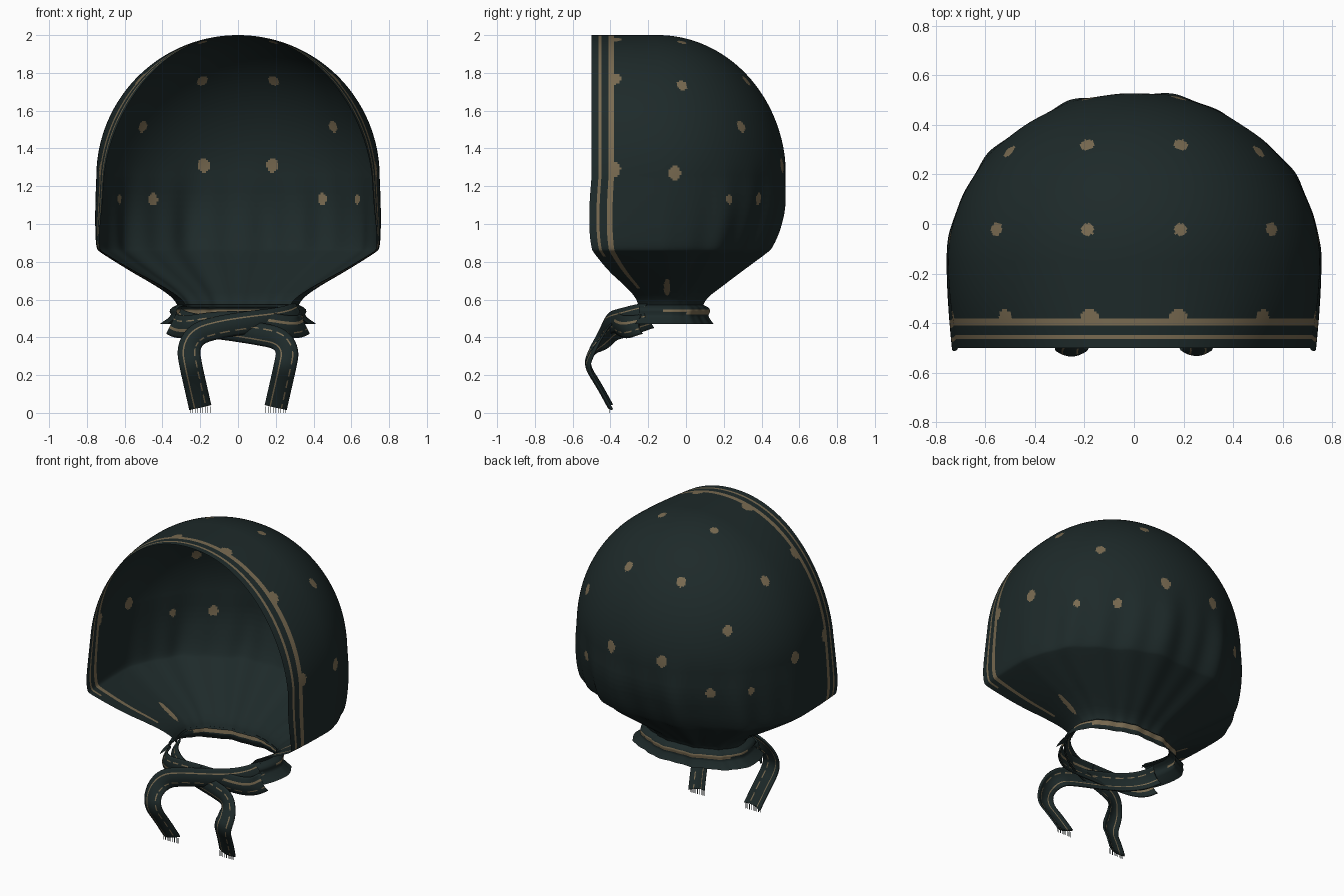
import bpy, bmesh, math
from mathutils import Vector

if "Cube" in bpy.data.objects:
    bpy.data.objects.remove(bpy.data.objects["Cube"])


def material(name, rgb):
    m = bpy.data.materials.new(name)
    m.diffuse_color = (*rgb, 1)
    m.use_nodes = True
    m.node_tree.nodes["Principled BSDF"].inputs["Base Color"].default_value = m.diffuse_color
    return m


CLOTH = material("dark_teal_cloth", (0.0125, 0.0225, 0.0225))
GOLD = material("dull_gold_print", (0.19, 0.145, 0.082))


def grid_object(name, rows, is_gold, solid=0):
    """Skin a grid of points; is_gold(i, j, centre) picks the printed faces."""
    bm = bmesh.new()
    vs = [[bm.verts.new(p) for p in r] for r in rows]
    for i in range(len(rows) - 1):
        for j in range(len(rows[0]) - 1):
            f = bm.faces.new((vs[i][j], vs[i + 1][j], vs[i + 1][j + 1], vs[i][j + 1]))
            f.smooth = True
            f.material_index = int(is_gold(i, j, f.calc_center_median()))
    bmesh.ops.remove_doubles(bm, verts=bm.verts, dist=1e-4)
    me = bpy.data.meshes.new(name)
    bm.to_mesh(me)
    bm.free()
    me.materials.append(CLOTH)
    me.materials.append(GOLD)
    ob = bpy.data.objects.new(name, me)
    bpy.context.collection.objects.link(ob)
    if solid:
        md = ob.modifiers.new("thickness", "SOLIDIFY")
        md.thickness = solid
        md.offset = 0
    return ob


def chaikin(pts, n=2):
    for _ in range(n):
        out = [pts[0]]
        for a, b in zip(pts, pts[1:]):
            out += [tuple(p * .75 + q * .25 for p, q in zip(a, b)),
                    tuple(p * .25 + q * .75 for p, q in zip(a, b))]
        pts = out + [pts[-1]]
    return pts


def refine(pts, step):
    out = [pts[0]]
    for a, b in zip(pts, pts[1:]):
        n = max(1, math.ceil(math.dist(a[:3], b[:3]) / step))
        out += [tuple(p + (q - p) * k / n for p, q in zip(a, b)) for k in range(1, n + 1)]
    return out


# Horizontal slices: straight sides from the front hem, then a half ellipse round the back
SIDE = [0, .018, .035, .05, .068, .086, .1, .114] + [.114 + .00925 * k for k in range(1, 25)]
BACK_N = 220


def hood_slice(z, half_w, back, front, centre, pinch):
    def side(s):
        pts = []
        for d in SIDE:
            t = 1 - d / .336
            pts.append((s * half_w * (1 - pinch * t * t), front + (centre - front) * d / .336, z))
        return pts
    w = min(1, max(0, (1.4 - z) / .5))
    w = w * w * (3 - 2 * w)
    arc = []
    for k in range(1, BACK_N):
        a = math.pi * k / BACK_N
        fold = math.cos(10 * a + .8 * math.sin(3 * a)) + .5 * math.cos(23 * a)
        f = 1 + .024 * w * math.sin(a) * (fold - .3)
        arc.append((half_w * math.cos(a) * f, centre + (back - centre) * math.sin(a) * f, z))
    return side(1) + arc + side(-1)[::-1]


# Hood: rounded crown, then a lower part gathered into the neck
slices = []
for k in range(121):
    t = math.pi / 2 * (1 - k / 120)
    c = math.cos(t)
    slices.append((1.25 + .75 * math.sin(t), .75 * c, -.15 + .68 * c, -.5, -.15,
                   .055 + .05 * math.sin(2 * t)))
lower = [(1.25, .75, .53, -.5, -.15, .055), (1.1, .756, .533, -.512, -.15, .05),
         (.96, .756, .495, -.512, -.15, .03), (.87, .75, .452, -.5, -.15, .02),
         (.85, .73, .43, -.49, -.15, .02), (.75, .57, .295, -.41, -.13, .04),
         (.67, .43, .19, -.32, -.11, .08), (.61, .345, .11, -.265, -.1, .12),
         (.56, .315, .085, -.25, -.09, .15)]
slices += refine(chaikin(lower), .01)[1:]

# Dots: position and radius
DOTS = [(.19, .32, 1.76, .03), (.19, -.02, 1.98, .03), (.56, -.02, 1.74, .03),
        (.51, .3, 1.52, .03), (.18, .5, 1.31, .033), (.45, .39, 1.13, .028),
        (.63, .23, 1.13, .022), (.74, -.06, 1.27, .032), (.18, -.38, 1.98, .036),
        (.52, -.38, 1.77, .036), (.72, -.38, 1.29, .036)]


def hood_print(i, j, c):
    last = 2 * len(SIDE) + BACK_N - 3
    col = min(j, last - j)
    if col == 2 and c.z > .83 or col in (5, 6) and c.z > .66:
        return True
    if math.hypot((c.y + .1) / .017, (c.z - .665) / .045) < 1:
        return True
    for x, y, z, r in DOTS:
        if math.hypot(abs(c.x) - x, c.y - y, (c.z - z) / 1.2) < r:
            return True
    return False


grid_object("hood", [hood_slice(*s) for s in slices], hood_print)

# Flared collar under the gathers
collar = [(.575, .315, .085, -.25, -.09, .15), (.56, .345, .115, -.25, -.09, .1),
          (.548, .36, .125, -.25, -.09, .1), (.535, .362, .127, -.25, -.09, .1),
          (.52, .355, .118, -.25, -.09, .1), (.505, .365, .12, -.25, -.09, .1),
          (.47, .415, .145, -.27, -.09, .1)]
grid_object("collar", [hood_slice(*s) for s in collar],
            lambda i, j, c: i == 2 and c.y > -.12 or i == 3 and c.y > 0)


def ribbon(name, path, width, stripes):
    """Flat tie whose width lies across the path in the front plane."""
    pts = [Vector(p) for p in refine(chaikin(path, 3), .012)]
    across = [-.5, -.4, -.28, -.22, -.1, 0, .1, .22, .28, .4, .5]
    rows = []
    for i, p in enumerate(pts):
        t = pts[min(i + 3, len(pts) - 1)] - pts[max(i - 3, 0)]
        w = Vector((-t.z, 0, t.x)).normalized() * width
        bow = Vector((0, .02, 0))
        rows.append([p + w * u + bow * (4 * u * u) for u in across])
    return grid_object(name, rows,
                       lambda i, j, c: j in stripes or (j == 7 and i % 9 < 6), .01), pts[-1]


# Crossing ties and hanging tails, one for each side
tie = [(.325, -.22, .535), (.29, -.29, .515), (.2, -.36, .495), (.06, -.415, .48),
       (-.1, -.44, .455), (-.22, -.455, .42), (-.265, -.51, .34), (-.25, -.54, .25),
       (-.225, -.47, .14), (-.2, -.41, .03)]
for s, label, dy, dz in ((1, "left", 0, 0), (-1, "right", .03, -.035)):
    path = []
    for k, (x, y, z) in enumerate(tie):
        f = max(0, 1 - max(0, k - 4) / 3)
        path.append((s * x, y + dy * f, z + dz * f))
    ob, end = ribbon(label + "_tie", path, .115, (2,))

    # Folded lobe where the tie leaves the collar
    lobe = [(s * .35, -.25, .47), (s * .32, -.31, .455), (s * .26, -.35, .455),
            (s * .14, -.385, .475), (s * .0, -.39, .48)]
    ribbon(label + "_knot_fold", lobe, .115, (3,))

    # Thread fringe on the tail end
    bm = bmesh.new()
    for k in range(9):
        r = bmesh.ops.create_cube(bm, size=1)["verts"]
        bmesh.ops.scale(bm, vec=(.003, .003, .035), verts=r)
        bmesh.ops.translate(bm, vec=(end.x - .052 + .013 * k, end.y + .006, .0175), verts=r)
    me = bpy.data.meshes.new(label + "_fringe")
    bm.to_mesh(me)
    bm.free()
    me.materials.append(CLOTH)
    bpy.context.collection.objects.link(bpy.data.objects.new(label + "_fringe", me))
